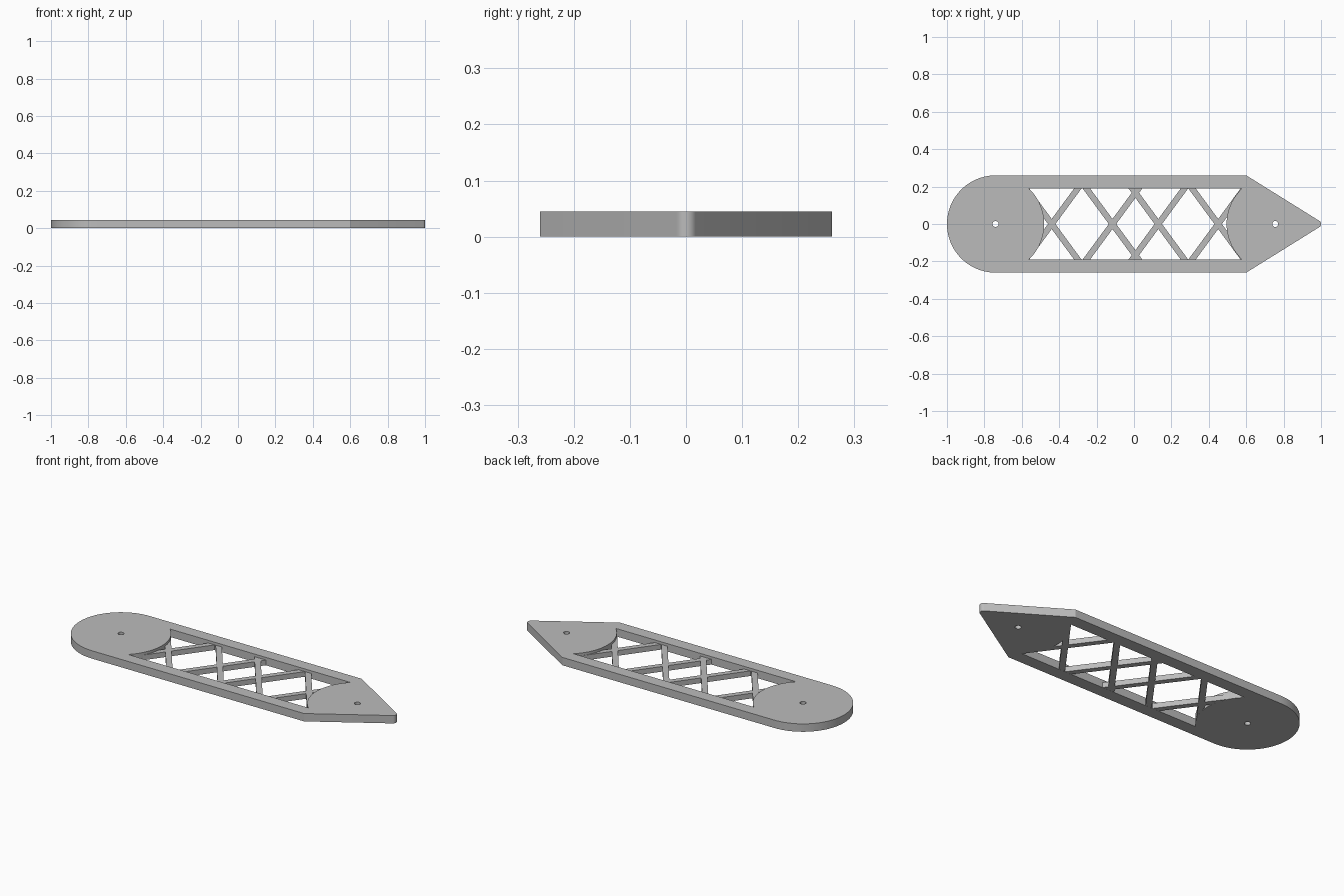
import bpy
from math import sin, cos, asin, radians, atan2, hypot

if "Cube" in bpy.data.objects:
    bpy.data.objects.remove(bpy.data.objects["Cube"])

THICK = 0.045       # plate thickness
STRUT_TOP = 0.03    # lattice sits lower than the plate top
HALF_W = 0.26       # half width, also the radius of the rounded ends
WIN = 0.19          # half width of the window
HOLE_L, HOLE_R = -0.74, 0.755

grey = bpy.data.materials.new("plain grey")
grey.use_nodes = True
colour = (0.5, 0.5, 0.5, 1)
grey.diffuse_color = colour
grey.node_tree.nodes["Principled BSDF"].inputs["Base Color"].default_value = colour


def arc(cx, r, start, end, steps):
    """Points on an arc centred on the long axis, angles in radians."""
    angles = [start + (end - start) * i / steps for i in range(steps + 1)]
    return [(cx + r * cos(a), r * sin(a)) for a in angles]


def plate(name, loops, bottom, top):
    """Extruded flat shape; loops after the first are cut out."""
    curve = bpy.data.curves.new(name, "CURVE")
    curve.dimensions = "2D"
    curve.fill_mode = "BOTH"
    curve.extrude = (top - bottom) / 2
    for pts in loops:
        spline = curve.splines.new("POLY")
        spline.points.add(len(pts) - 1)
        for p, (x, y) in zip(spline.points, pts):
            p.co = (x, y, 0, 1)
        spline.use_cyclic_u = True
    obj = bpy.data.objects.new(name, curve)
    bpy.context.collection.objects.link(obj)
    obj.location.z = (top + bottom) / 2
    bpy.ops.object.select_all(action="DESELECT")
    obj.select_set(True)
    bpy.context.view_layer.objects.active = obj
    bpy.ops.object.convert(target="MESH")
    obj = bpy.context.object
    obj.name = name
    obj.data.materials.clear()
    obj.data.materials.append(grey)
    bpy.ops.object.shade_smooth_by_angle(angle=radians(30))
    return obj


# Main plate: round tail, straight sides, pointed nose with a small radius
outline = arc(HOLE_L, HALF_W, radians(90), radians(270), 48)
outline += [(0.6, -HALF_W)] + arc(0.98, 0.02, radians(-58), radians(58), 10) + [(0.6, HALF_W)]

# Window with both ends bulging inward, and two pivot holes
a = asin(WIN / HALF_W)
half_turn = radians(180)
window = arc(HOLE_L, HALF_W, a, -a, 24)
window += arc(HOLE_R, HALF_W, half_turn + a, half_turn - a, 24)
holes = [arc(x, 0.016, 0, radians(345), 23) for x in (HOLE_L, HOLE_R)]
plate("body_plate", [outline, window] + holes, 0, THICK)

# Lattice: four crossed pairs of struts, ends buried in the frame
run, rise, half = 0.147, 0.2, 0.016
length = hypot(run, rise)
for i, cx in enumerate((-0.44, -0.115, 0.13, 0.45)):
    for side, s in (("rising", 1), ("falling", -1)):
        nx, ny = -s * rise / length * half, run / length * half
        ex, ey = run, s * rise
        corners = [(cx - ex - nx, -ey - ny), (cx + ex - nx, ey - ny),
                   (cx + ex + nx, ey + ny), (cx - ex + nx, -ey + ny)]
        plate(f"{side}_strut_{i + 1}", [corners], 0.0005, STRUT_TOP)
